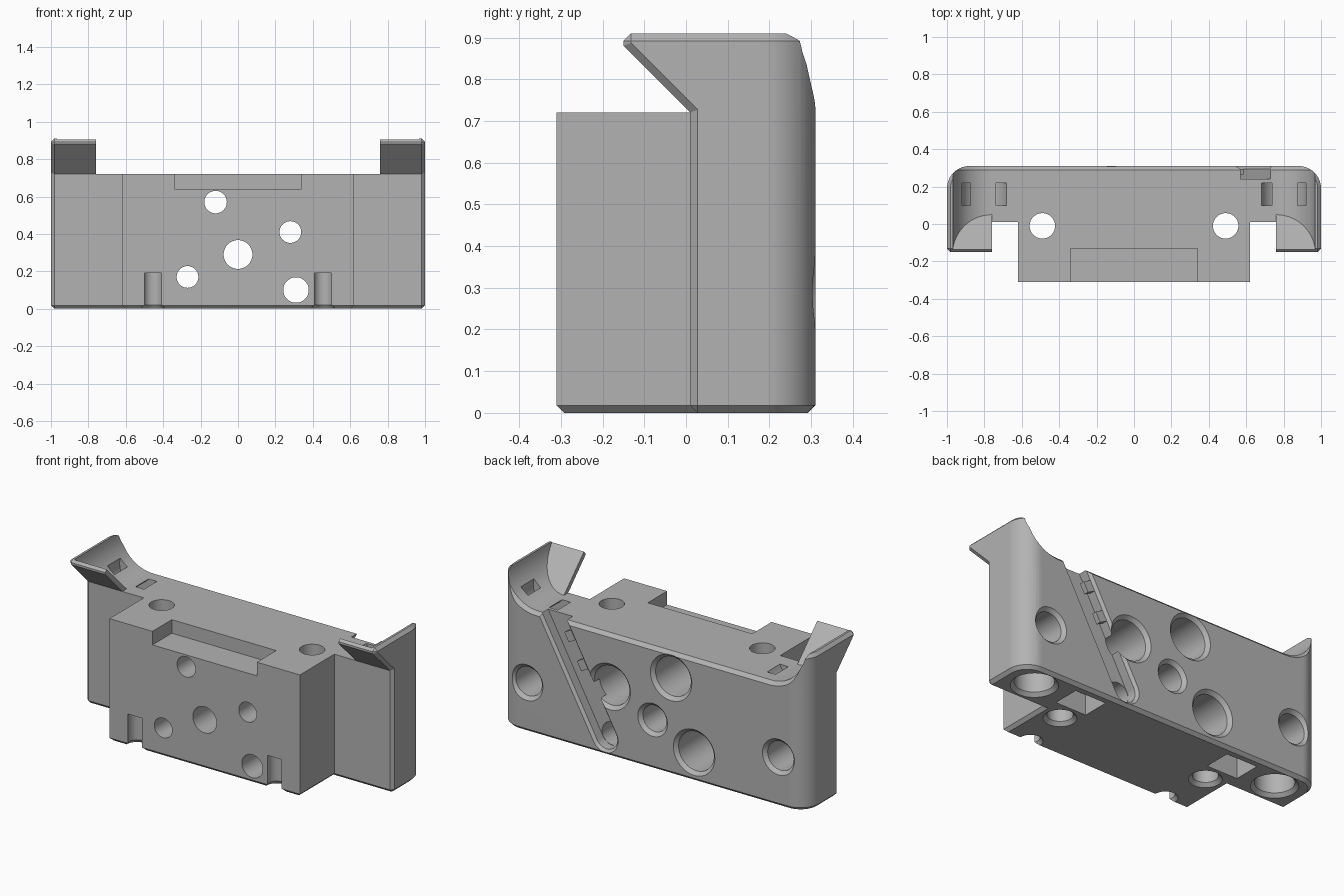
import bpy, bmesh
from math import sin, cos, radians, hypot

cube = bpy.data.objects.get("Cube")
if cube:
    bpy.data.objects.remove(cube, do_unlink=True)

HALF, BACK, FRONT, FLOOR, TOP = 1.0, 0.31, -0.31, 0.72, 0.91
SLAB_FRONT = 0.01
CHAMFER = 0.018

grey = bpy.data.materials.new("plain grey")
grey.use_nodes = True
grey.diffuse_color = (0.45, 0.45, 0.45, 1)
grey.node_tree.nodes["Principled BSDF"].inputs["Base Color"].default_value = (0.45, 0.45, 0.45, 1)


def loft(name, rings):
    """Closed solid through matching rings of points."""
    bm = bmesh.new()
    loops = [[bm.verts.new(p) for p in ring] for ring in rings]
    n = len(loops[0])
    for a, b in zip(loops, loops[1:]):
        for i in range(n):
            j = (i + 1) % n
            bm.faces.new((a[i], a[j], b[j], b[i]))
    bm.faces.new(loops[0])
    bm.faces.new(loops[-1])
    bmesh.ops.recalc_face_normals(bm, faces=bm.faces)
    mesh = bpy.data.meshes.new(name)
    bm.to_mesh(mesh)
    bm.free()
    mesh.materials.append(grey)
    obj = bpy.data.objects.new(name, mesh)
    bpy.context.collection.objects.link(obj)
    return obj


def box(name, x0, x1, y0, y1, z0, z1):
    ring = [(x0, y0), (x1, y0), (x1, y1), (x0, y1)]
    return loft(name, [[(x, y, z) for x, y in ring] for z in (z0, z1)])


def lathe(name, axis, pos, profile, n=48):
    """Round cutter; profile is (distance along axis, radius)."""
    rings = []
    for t, r in profile:
        pts = [(pos[0] + r * cos(radians(360 * i / n)),
                pos[1] + r * sin(radians(360 * i / n))) for i in range(n)]
        rings.append([(a, t, b) if axis == "y" else (a, b, t) for a, b in pts])
    return loft(name, rings)


def bevel(obj, rule, width, segments=1):
    bm = bmesh.new()
    bm.from_mesh(obj.data)
    edges = [e for e in bm.edges if rule(e.verts[0].co, e.verts[1].co)]
    bmesh.ops.bevel(bm, geom=edges, offset=width, segments=segments,
                    profile=0.5, affect="EDGES", clamp_overlap=True)
    bm.to_mesh(obj.data)
    bm.free()


def combine(target, tool, operation="DIFFERENCE"):
    tool.hide_render = True
    mod = target.modifiers.new("combine", "BOOLEAN")
    mod.operation, mod.solver, mod.object = operation, "EXACT", tool
    bpy.context.view_layer.objects.active = target
    bpy.ops.object.modifier_apply(modifier=mod.name)
    bpy.data.objects.remove(tool, do_unlink=True)


def near(a, b):
    return abs(a - b) < 1e-4


# Back slab with forward-leaning horns, from its side profile
side = [(SLAB_FRONT, 0), (BACK, 0), (BACK, TOP), (-0.15, TOP), (-0.15, 0.88), (SLAB_FRONT, FLOOR)]
body = loft("mounting_body", [[(x, y, z) for y, z in side] for x in (-HALF, HALF)])
bevel(body, lambda a, b: near(a.y, BACK) and near(b.y, BACK) and near(a.x, b.x), 0.12, 10)


def outer_edge(a, b):
    bottom = near(a.z, 0) and near(b.z, 0)
    top = near(a.z, TOP) and near(b.z, TOP)
    end = near(abs(a.x), HALF) and near(a.x, b.x) and max(a.y, b.y) < 0.1
    return bottom or top or end


bevel(body, outer_edge, CHAMFER)

# Clear the middle down to the floor, then scoop each horn behind its thin front lip
combine(body, box("middle_cut", -0.76, 0.76, -0.5, 0.5, FLOOR, 1.1))
RADIUS = 0.21


def scoop_profile(s, d):
    arc = [(0.76 + (RADIUS + d) * cos(radians(a)), FLOOR + RADIUS + (RADIUS + d) * sin(radians(a)))
           for a in range(-90, 1, 6)]
    pts = [(-0.01, FLOOR - d)] + arc + [(0.76 + RADIUS + d, 1.1), (-0.01, 1.1)]
    return [(s * x, z) for x, z in pts]


for s in (-1, 1):
    base = scoop_profile(s, 0)
    combine(body, loft("horn_scoop", [
        [(x, 0.05 - (z - FLOOR), z) for x, z in base],
        [(x, BACK - 0.02, z) for x, z in base],
        [(x, BACK + 0.02, z) for x, z in scoop_profile(s, 0.04)]]))

# Front block
block = box("front_block", -0.62, 0.62, FRONT, 0.05, 0, FLOOR)
bevel(block, lambda a, b: near(a.z, 0) and near(b.z, 0) and min(a.y, b.y) < 0, CHAMFER)
combine(body, block, "UNION")
combine(body, box("front_recess", -0.34, 0.34, -0.5, -0.13, 0.64, 1.0))

# Diagonal rear cable groove, open at the top
low, high = (0.31, 0.10), (0.65, FLOOR)
length = hypot(high[0] - low[0], high[1] - low[1])
dx, dz = (high[0] - low[0]) / length, (high[1] - low[1]) / length


def groove_ring(w, y):
    pts = [(w * cos(radians(a)), w * sin(radians(a))) for a in range(180, 361, 12)]
    pts += [(w, length + 0.15), (-w, length + 0.15)]
    return [(low[0] + u * dz + v * dx, y, low[1] - u * dx + v * dz) for u, v in pts]


combine(body, loft("cable_groove", [groove_ring(0.07, 0.24), groove_ring(0.07, 0.295),
                                    groove_ring(0.10, 0.325)]))

# Bolt holes from front to back, with wide chamfered bores at the rear
for x, z, r, bore in [(-0.12, 0.57, 0.06, 0.115), (0.28, 0.41, 0.058, 0.115),
                      (-0.27, 0.17, 0.058, 0.115), (0, 0.29, 0.077, 0.077),
                      (0.31, 0.10, 0.068, 0)]:
    combine(body, lathe("through_hole", "y", (x, z), [(-0.5, r), (0.5, r)]))
    if bore:
        combine(body, lathe("rear_bore", "y", (x, z), [
            (-0.05, bore), (BACK - 0.02, bore), (BACK + 0.02, bore + 0.04)]))

# Small retaining tabs in the cable groove
for v in (0.41, 0.58):
    tab = [(-0.09, v - 0.03), (-0.02, v - 0.03), (-0.02, v + 0.03), (-0.09, v + 0.03)]
    combine(body, loft("groove_tab", [
        [(low[0] + u * dz + t * dx, y, low[1] - u * dx + t * dz) for u, t in tab]
        for y in (0.265, 0.295)]), "UNION")

# Mirrored holes, pockets and channels
for s in (-1, 1):
    combine(body, lathe("side_bore", "y", (s * 0.82, 0.29), [
        (0.09, 0.085), (BACK - 0.02, 0.085), (BACK + 0.02, 0.125)]))
    combine(body, lathe("upright_hole", "z", (s * 0.49, -0.01), [
        (-0.02, 0.108), (0.02, 0.068), (1.0, 0.068)]))
    combine(body, lathe("base_bore", "z", (s * 0.81, 0.165), [
        (-0.02, 0.145), (0.02, 0.105), (0.17, 0.105)]))
    x = s * 0.51
    combine(body, box("base_pocket", x - 0.10, x + 0.10, 0.10, 0.26, -0.1, 0.12))
    combine(body, lathe("front_groove", "z", (s * 0.455, FRONT + 0.02), [
        (-0.02, 0.08), (0.02, 0.05), (0.19, 0.05)]))
    # curved tie channel under the horn scoop
    angles = list(range(170, 401, 10))
    tie = [(0.125, a) for a in angles] + [(0.075, a) for a in reversed(angles)]
    combine(body, loft("tie_channel", [
        [(s * (0.80 + r * cos(radians(a))), y, 0.76 + r * sin(radians(a))) for r, a in tie]
        for y in (0.10, 0.22)]))

# Smooth round walls, crisp edges
bpy.ops.object.select_all(action="DESELECT")
body.select_set(True)
bpy.context.view_layer.objects.active = body
bpy.ops.object.shade_smooth_by_angle(angle=radians(25))
weighted = body.modifiers.new("even_shading", "WEIGHTED_NORMAL")
weighted.keep_sharp = True
